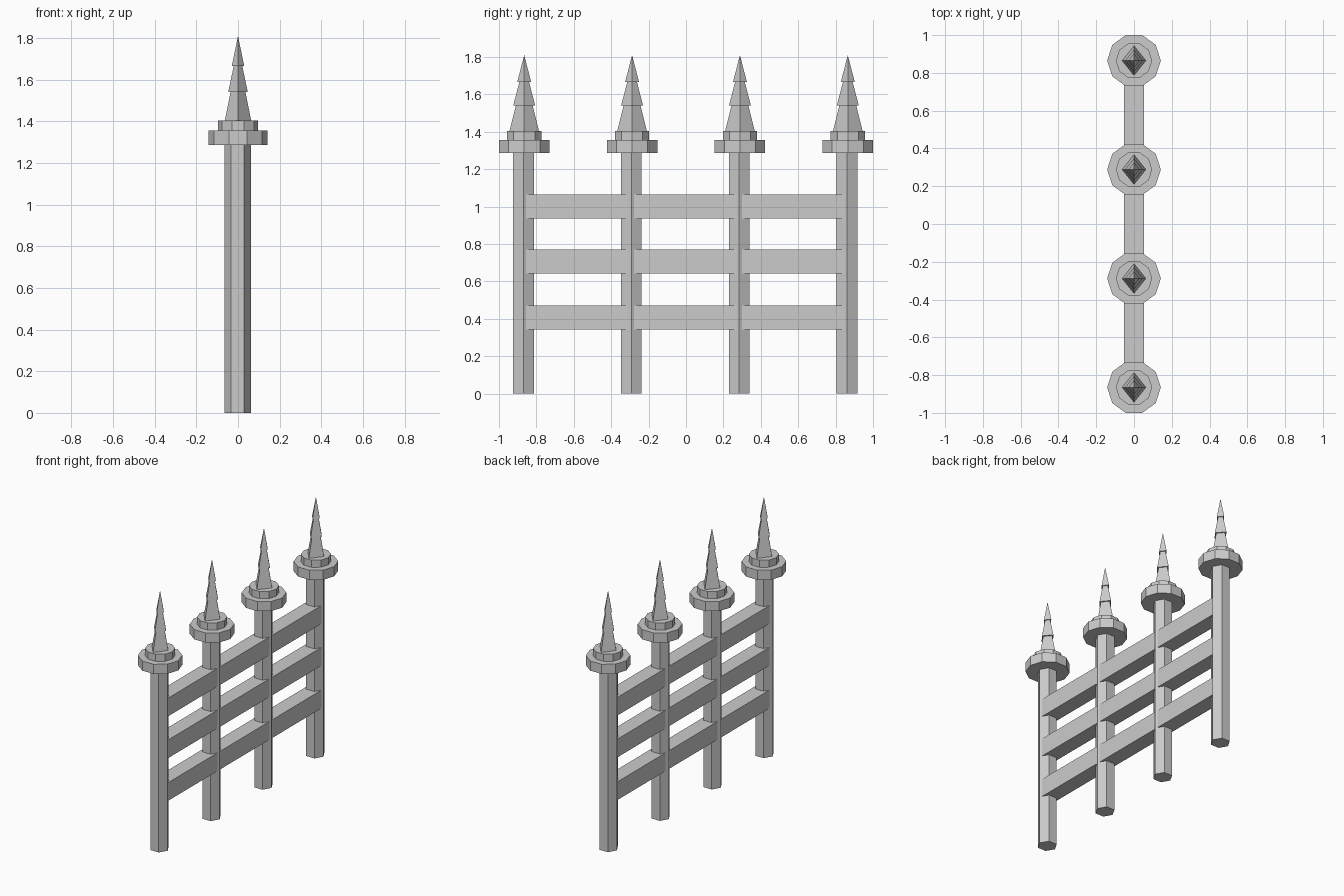
import bpy, bmesh
from math import cos, sin, tau

if "Cube" in bpy.data.objects:
    bpy.data.objects.remove(bpy.data.objects["Cube"])


def turned(name, sides, profile, y, sx=1.0, sy=1.0, x=0.0):
    """Flat-faced solid from (radius, z) pairs, first corner on +x."""
    bm = bmesh.new()
    rings = []
    for r, z in profile:
        if r == 0:
            rings.append([bm.verts.new((x, y, z))])
        else:
            rings.append([bm.verts.new((x + r * sx * cos(tau * i / sides),
                                        y + r * sy * sin(tau * i / sides), z))
                          for i in range(sides)])
    bm.faces.new(rings[0][::-1])
    for a, b in zip(rings, rings[1:]):
        for i in range(sides):
            j = (i + 1) % sides
            if len(b) == 1:
                bm.faces.new((a[i], a[j], b[0]))
            else:
                bm.faces.new((a[i], a[j], b[j], b[i]))
    if len(rings[-1]) > 1:
        bm.faces.new(rings[-1])
    finish(name, bm)


def finish(name, bm):
    bmesh.ops.recalc_face_normals(bm, faces=bm.faces)
    mesh = bpy.data.meshes.new(name)
    bm.to_mesh(mesh)
    bm.free()
    bpy.context.collection.objects.link(bpy.data.objects.new(name, mesh))


def rail(name, z):
    bm = bmesh.new()
    bmesh.ops.create_cube(bm, size=1)
    for v in bm.verts:
        v.co = (v.co.x * 0.108, v.co.y * 1.72, v.co.z * 0.128 + z)
    finish(name, bm)


for n in range(4):
    y = -0.865 + n * 0.5767
    # hexagonal post
    turned(f"post_{n}", 6, [(0.064, 0), (0.064, 1.29)], y - 0.004, x=-0.002)
    # ten-sided stepped cap
    turned(f"cap_{n}", 10, [(0.142, 1.287), (0.142, 1.355), (0.096, 1.355), (0.096, 1.405)], y)
    # four-sided spike in three overlapping tiers
    turned(f"spike_{n}", 4, [(0.064, 1.40), (0.036, 1.54), (0.047, 1.54),
                             (0.021, 1.665), (0.030, 1.665), (0, 1.81)], y, sy=1.25)

# three horizontal rails
for n, z in enumerate((0.406, 0.706, 1.0)):
    rail(f"rail_{n}", z)
